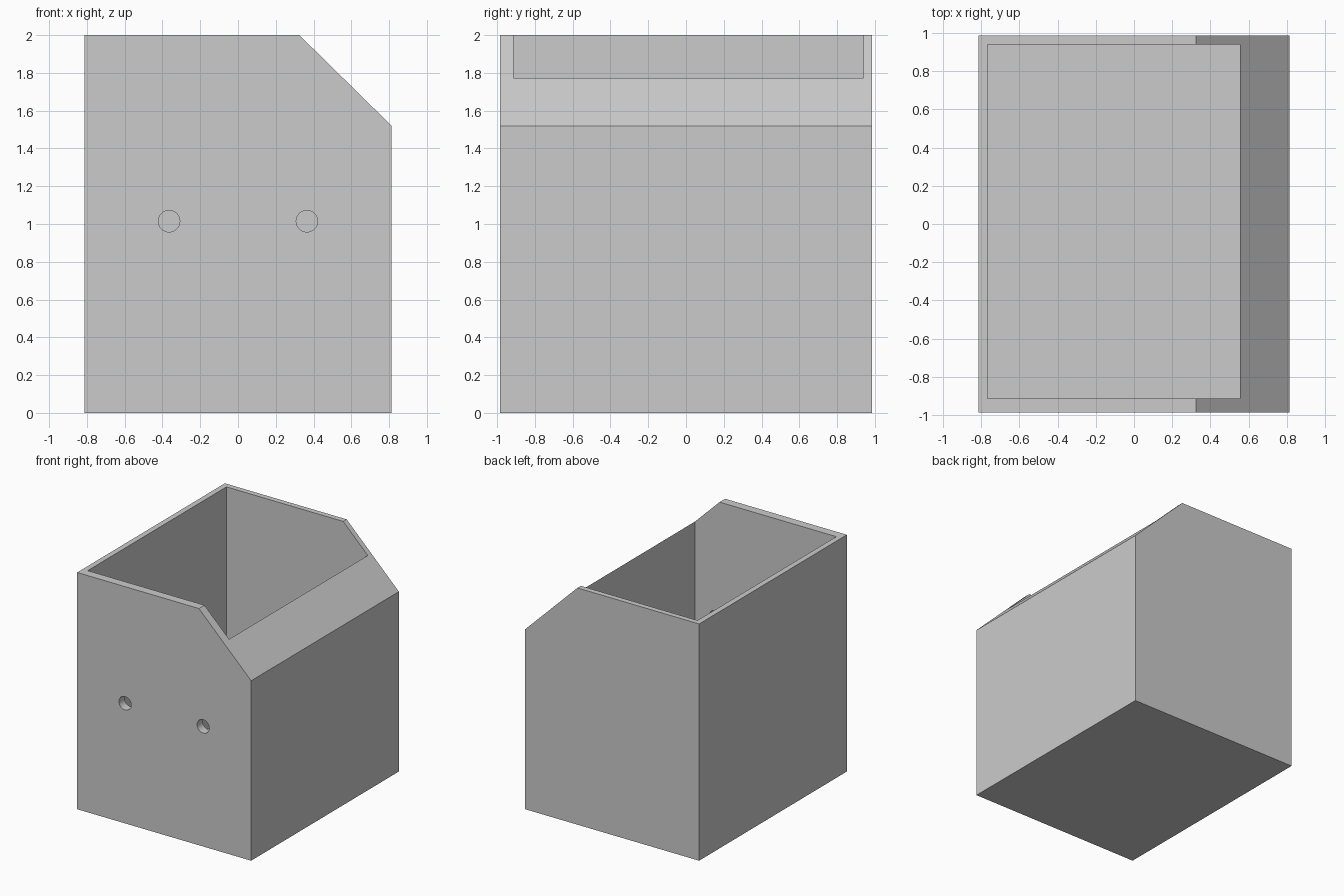
import bpy, bmesh, math

if "Cube" in bpy.data.objects:
    bpy.data.objects.remove(bpy.data.objects["Cube"])

# One plain grey for the whole model
grey = bpy.data.materials.new("light_grey")
grey.diffuse_color = (0.6, 0.6, 0.6, 1)
grey.use_nodes = True
grey.node_tree.nodes["Principled BSDF"].inputs["Base Color"].default_value = grey.diffuse_color


def prism(name, outline, y0, y1):
    """Extrude an (x, z) outline from y0 to y1."""
    bm = bmesh.new()
    face = bm.faces.new([bm.verts.new((x, y0, z)) for x, z in outline])
    new = bmesh.ops.extrude_face_region(bm, geom=[face])["geom"]
    verts = [v for v in new if isinstance(v, bmesh.types.BMVert)]
    bmesh.ops.translate(bm, verts=verts, vec=(0, y1 - y0, 0))
    bmesh.ops.recalc_face_normals(bm, faces=bm.faces)
    mesh = bpy.data.meshes.new(name)
    bm.to_mesh(mesh)
    bm.free()
    mesh.materials.append(grey)
    obj = bpy.data.objects.new(name, mesh)
    bpy.context.collection.objects.link(obj)
    return obj


def circle(cx, cz, r, n=32):
    return [(cx + r * math.cos(2 * math.pi * i / n),
             cz + r * math.sin(2 * math.pi * i / n)) for i in range(n)]


# Box body with one sloped top corner
body = prism("box_body", [(-0.813, 0), (0.813, 0), (0.813, 1.52),
                          (0.325, 2), (-0.813, 2)], -0.986, 0.986)

# Open cavity, and two screw holes through the front wall
cutters = [prism("cavity_cutter", [(-0.766, 0.05), (0.555, 0.05),
                                   (0.555, 2.2), (-0.766, 2.2)], -0.912, 0.94)]
for side in (-1, 1):
    cutters.append(prism("hole_cutter", circle(side * 0.365, 1.015, 0.057),
                         -1.1, -0.8))

bpy.context.view_layer.objects.active = body
body.select_set(True)
for cutter in cutters:
    cutter.hide_render = True
    mod = body.modifiers.new("cut", "BOOLEAN")
    mod.operation = "DIFFERENCE"
    mod.solver = "EXACT"
    mod.object = cutter
    bpy.ops.object.modifier_apply(modifier=mod.name)
    bpy.data.objects.remove(cutter)

# Smooth hole walls, sharp box edges
bpy.ops.object.select_all(action="DESELECT")
body.select_set(True)
bpy.ops.object.shade_smooth_by_angle(angle=math.radians(30))
